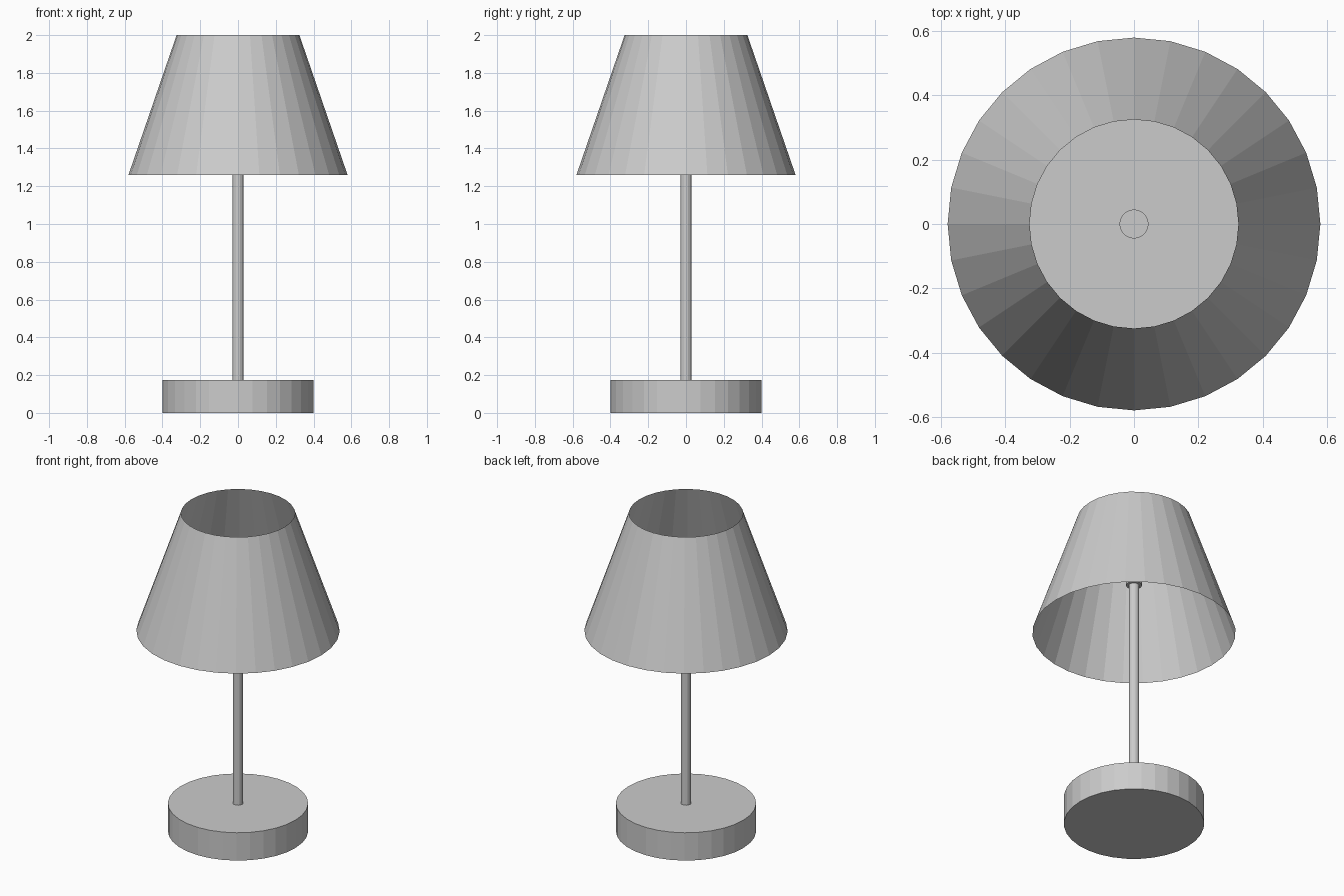
import bpy, bmesh
from math import pi
from mathutils import Matrix

if "Cube" in bpy.data.objects:
    bpy.data.objects.remove(bpy.data.objects["Cube"])


def cone(name, r_bottom, r_top, z0, z1, sides, caps=True):
    """Flat-shaded cylinder or cone between two heights."""
    bm = bmesh.new()
    bmesh.ops.create_cone(bm, cap_ends=caps, segments=sides,
                          radius1=r_bottom, radius2=r_top, depth=z1 - z0,
                          matrix=Matrix.Translation((0, 0, (z0 + z1) / 2)))
    mesh = bpy.data.meshes.new(name)
    bm.to_mesh(mesh)
    bm.free()
    obj = bpy.data.objects.new(name, mesh)
    bpy.context.collection.objects.link(obj)
    return obj


# Round foot
cone("base", 0.4, 0.4, 0.0, 0.175, 32)
# Thin upright
cone("pole", 0.029, 0.029, 0.175, 1.58, 16)
# Bulb holder hidden inside the shade
cone("socket", 0.045, 0.045, 1.57, 1.70, 32)
# Thin shade, open at top and bottom
cone("shade", 0.58, 0.325, 1.26, 2.0, 32, caps=False)
